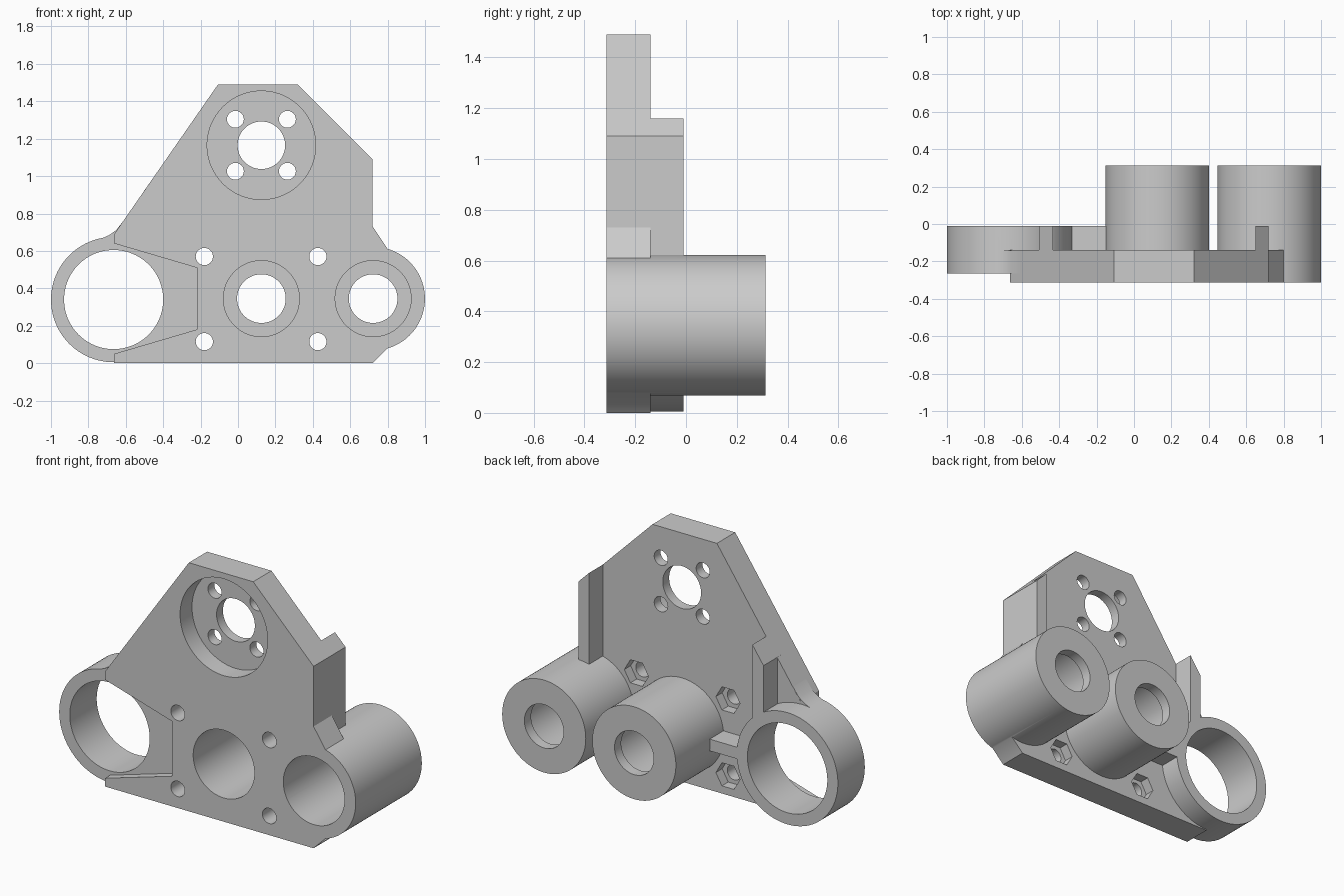
import bpy, bmesh
from math import cos, sin, pi, radians

if "Cube" in bpy.data.objects:
    bpy.data.objects.remove(bpy.data.objects["Cube"], do_unlink=True)

grey = bpy.data.materials.new("light_grey")
grey.use_nodes = True
colour = (0.6, 0.6, 0.6, 1)
grey.diffuse_color = colour
grey.node_tree.nodes["Principled BSDF"].inputs["Base Color"].default_value = colour

FRONT, PLATE_BACK, RIB_BACK, BACK = -0.313, -0.14, -0.01, 0.313
RING_FRONT = -0.265


def prism(name, profile, y0, y1):
    """Extrude an x-z outline from y0 to y1."""
    bm = bmesh.new()
    face = bm.faces.new([bm.verts.new((x, y0, z)) for x, z in profile])
    out = bmesh.ops.extrude_face_region(bm, geom=[face])
    moved = [v for v in out["geom"] if isinstance(v, bmesh.types.BMVert)]
    bmesh.ops.translate(bm, verts=moved, vec=(0, y1 - y0, 0))
    bmesh.ops.recalc_face_normals(bm, faces=bm.faces)
    mesh = bpy.data.meshes.new(name)
    bm.to_mesh(mesh)
    bm.free()
    mesh.materials.append(grey)
    obj = bpy.data.objects.new(name, mesh)
    bpy.context.collection.objects.link(obj)
    return obj


def disc(name, centre, r, y0, y1, sides=96):
    cx, cz = centre
    ring = [2 * pi * i / sides for i in range(sides)]
    return prism(name, [(cx + r * cos(a), cz + r * sin(a)) for a in ring], y0, y1)


def combine(body, other, operation):
    mod = body.modifiers.new(operation.lower(), "BOOLEAN")
    mod.operation, mod.solver, mod.object = operation, "EXACT", other
    bpy.ops.object.select_all(action="DESELECT")
    bpy.context.view_layer.objects.active = body
    body.select_set(True)
    bpy.ops.object.modifier_apply(modifier=mod.name)
    bpy.data.objects.remove(other, do_unlink=True)


clamp = (-0.665, 0.34)
barrels = [(0.125, 0.345), (0.7225, 0.345)]
motor = (0.125, 1.165)
bolts = [(x, z) for x in (-0.18, 0.427) for z in (0.115, 0.57)]

# Main plate, with the shallow tapered pocket beside the clamp ring
body = prism("bracket_body", [
    (-0.662, 0), (0.72, 0), (0.80, 0.08), (0.80, 0.61), (0.72, 0.73),
    (0.72, 1.09), (0.32, 1.49), (-0.107, 1.49), (-0.662, 0.69)], FRONT, PLATE_BACK)
combine(body, prism("pocket", [
    (-0.662, 0.64), (-0.22, 0.51), (-0.22, 0.18), (-0.662, 0.05),
    (-0.8, 0.01), (-0.8, 0.68)], FRONT - 0.1, RING_FRONT), "DIFFERENCE")

# Clamp ring, its fillet, bearing barrels and stiffening ribs
additions = [
    disc("clamp_ring", clamp, 0.335, RING_FRONT, RIB_BACK),
    prism("ring_fillet", [(-0.745, 0.66), (-0.69, 0.684), (-0.65, 0.712), (-0.61, 0.765),
                          (-0.5, 0.75), (-0.55, 0.62)], RING_FRONT, PLATE_BACK - 0.001),
    prism("outer_rib", [(0.65, 0.55), (0.72, 0.55), (0.72, 1.09), (0.65, 1.16)],
          PLATE_BACK - 0.05, RIB_BACK),
    prism("inner_rib", [(-0.507, 0.6), (-0.433, 0.57), (-0.433, 1.02), (-0.507, 0.914)],
          PLATE_BACK - 0.05, RIB_BACK),
    prism("bridge_rib", [(-0.36, 0.308), (-0.1, 0.308), (-0.1, 0.378), (-0.36, 0.378)],
          PLATE_BACK - 0.05, RIB_BACK),
]
additions += [disc("barrel", c, 0.277, FRONT, BACK) for c in barrels]
for part in additions:
    combine(body, part, "UNION")

# Bores, counterbores, screw holes and hexagonal nut seats
cuts = [disc("clamp_bore", clamp, 0.265, -0.5, 0.5),
        disc("motor_seat", motor, 0.29, -0.5, -0.2),
        disc("motor_bore", motor, 0.127, -0.5, 0.5)]
for c in barrels:
    cuts.append(disc("bearing_bore", c, 0.203, -0.5, 0.25))
    cuts.append(disc("shaft_hole", c, 0.13, -0.5, 0.5))
for dx in (-0.139, 0.139):
    for dz in (-0.139, 0.139):
        cuts.append(disc("motor_screw", (motor[0] + dx, motor[1] + dz), 0.045, -0.5, 0, 40))
for c in bolts:
    cuts.append(disc("bolt_hole", c, 0.046, -0.5, 0, 40))
    cuts.append(disc("nut_seat", c, 0.08, PLATE_BACK - 0.06, 0, 6))
for cutter in cuts:
    combine(body, cutter, "DIFFERENCE")

bpy.ops.object.select_all(action="DESELECT")
body.select_set(True)
bpy.context.view_layer.objects.active = body
bpy.ops.object.shade_smooth_by_angle(angle=radians(30))
